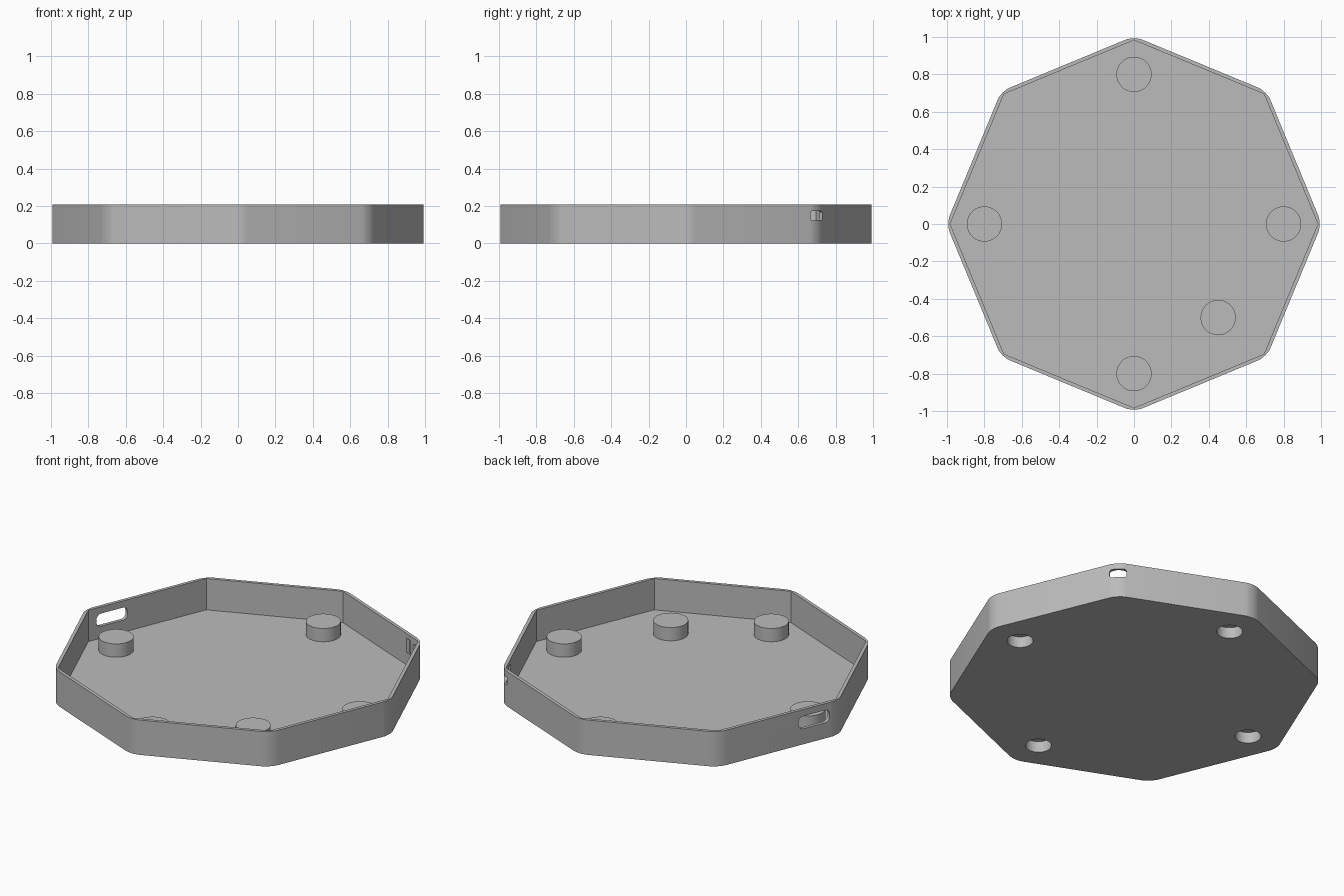
import bpy, bmesh, math
from mathutils import Matrix

cube = bpy.data.objects.get("Cube")
if cube:
    bpy.data.objects.remove(cube, do_unlink=True)

HEIGHT, FLOOR, BOSS_TOP = 0.207, 0.021, 0.10
OUTER_R, INNER_R = 1.004, 0.983

grey = bpy.data.materials.new("plain grey")
grey.use_nodes = True
colour = (0.5, 0.5, 0.5, 1)
grey.diffuse_color = colour
grey.node_tree.nodes["Principled BSDF"].inputs["Base Color"].default_value = colour


def prism(name, sides, radius, z0, z1, x=0, y=0, corner=0):
    """Upright prism with optional rounded vertical corners."""
    bm = bmesh.new()
    place = Matrix.Translation((x, y, (z0 + z1) / 2))
    bmesh.ops.create_cone(bm, cap_ends=True, segments=sides, radius1=radius,
                          radius2=radius, depth=z1 - z0, matrix=place)
    return finish(name, bm, corner, 2)


def block(name, size, corner=0, axis=0):
    """Box centred on its origin, rounded along the edges on one axis."""
    bm = bmesh.new()
    bmesh.ops.create_cube(bm, size=1, matrix=Matrix.Diagonal((*size, 1)))
    return finish(name, bm, corner, axis)


def finish(name, bm, corner, axis):
    if corner:
        edges = [e for e in bm.edges
                 if abs((e.verts[0].co - e.verts[1].co).normalized()[axis]) > 0.99]
        bmesh.ops.bevel(bm, geom=edges, offset=corner, offset_type='OFFSET',
                        segments=6, profile=0.5, affect='EDGES')
    mesh = bpy.data.meshes.new(name)
    bm.to_mesh(mesh)
    bm.free()
    mesh.materials.append(grey)
    obj = bpy.data.objects.new(name, mesh)
    bpy.context.collection.objects.link(obj)
    return obj


def combine(target, other, operation):
    """Apply a boolean and discard the second solid."""
    mod = target.modifiers.new("cut", 'BOOLEAN')
    mod.operation, mod.object, mod.solver = operation, other, 'EXACT'
    bpy.context.view_layer.objects.active = target
    bpy.ops.object.modifier_apply(modifier=mod.name)
    bpy.data.objects.remove(other, do_unlink=True)


def place_radially(obj, angle, radius, z, slide=0):
    """Point local x outward at the angle; slide along the tangent."""
    obj.matrix_world = (Matrix.Rotation(math.radians(angle), 4, 'Z')
                        @ Matrix.Translation((radius, slide, z)))
    bpy.context.view_layer.update()
    return obj


# Octagonal tray with softened outer corners and a sharp-cornered cavity
tray = prism("octagonal_tray", 8, OUTER_R, 0, HEIGHT, corner=0.05)
combine(tray, prism("cavity", 8, INNER_R, FLOOR, HEIGHT + 0.1), 'DIFFERENCE')

# Round bosses: four hollow from below, one solid
spots = [(0.8, 0), (-0.8, 0), (0, 0.8), (0, -0.8)]
for x, y in spots + [(0.45, -0.5)]:
    combine(tray, prism("boss", 64, 0.094, FLOOR - 0.01, BOSS_TOP, x, y), 'UNION')
for x, y in spots:
    combine(tray, prism("socket", 64, 0.07, -0.1, 0.065, x, y), 'DIFFERENCE')

# Long rounded slot through one wall, close to a corner
slot = block("wall_slot", (0.12, 0.2, 0.075), 0.032)
combine(tray, place_radially(slot, 157.5, 0.92, 0.13, 0.225), 'DIFFERENCE')

# Corner port with a shallow rectangular recess behind it
recess = block("port_recess", (0.1, 0.21, 0.085))
combine(tray, place_radially(recess, 45, 0.905, 0.138), 'DIFFERENCE')
port = block("corner_port", (0.2, 0.09, 0.05), 0.012)
combine(tray, place_radially(port, 45, 0.98, 0.148), 'DIFFERENCE')

# Smooth curved faces, keep hard edges
bpy.ops.object.select_all(action='DESELECT')
tray.select_set(True)
bpy.context.view_layer.objects.active = tray
bpy.ops.object.shade_smooth_by_angle(angle=math.radians(20))
